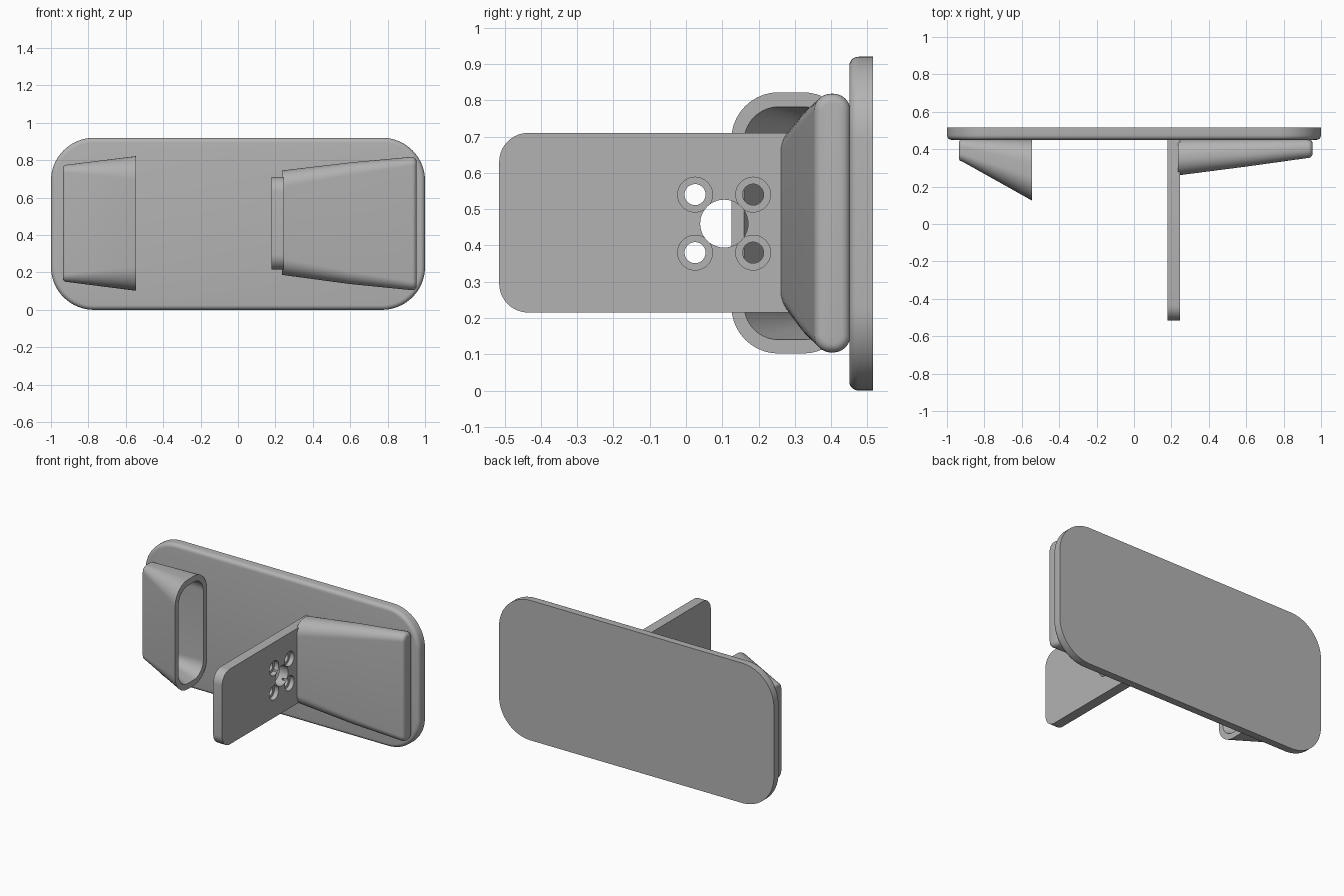
import bpy, bmesh, math
from math import sin, cos, pi

if "Cube" in bpy.data.objects:
    bpy.data.objects.remove(bpy.data.objects["Cube"])

grey = bpy.data.materials.new("plain grey")
grey.diffuse_color = (0.45, 0.45, 0.45, 1)
grey.use_nodes = True
grey.node_tree.nodes["Principled BSDF"].inputs["Base Color"].default_value = grey.diffuse_color


def rounded_rect(u0, u1, v0, v1, r, n=10):
    """Outline with corner radii r = (u1v1, u0v1, u0v0, u1v0) or one number."""
    rs = r if isinstance(r, tuple) else (r,) * 4
    pts = []
    for k, (u, v, su, sv) in enumerate([(u1, v1, -1, -1), (u0, v1, 1, -1),
                                        (u0, v0, 1, 1), (u1, v0, -1, 1)]):
        for i in range(n + 1):
            a = (k + i / n) * pi / 2
            pts.append((u + su * rs[k] + rs[k] * cos(a), v + sv * rs[k] + rs[k] * sin(a)))
    return pts


def loft(name, sections, place):
    """Skin a list of (position, outline) sections and cap both ends."""
    bm = bmesh.new()
    rings = [[bm.verts.new(place(t, u, v)) for u, v in pts] for t, pts in sections]
    n = len(rings[0])
    for a, b in zip(rings, rings[1:]):
        for i in range(n):
            j = (i + 1) % n
            bm.faces.new((a[i], a[j], b[j], b[i]))
    bm.faces.new(rings[0])
    bm.faces.new(rings[-1])
    bmesh.ops.recalc_face_normals(bm, faces=bm.faces[:])
    mesh = bpy.data.meshes.new(name)
    bm.to_mesh(mesh)
    bm.free()
    mesh.materials.append(grey)
    ob = bpy.data.objects.new(name, mesh)
    bpy.context.collection.objects.link(ob)
    return ob


def along_x(t, u, v):
    return (t, u, v)


def along_y(t, u, v):
    return (u, t, v)


def rounded_end(x, dx, box, r, f, steps=5):
    """Sections that fillet the end of a loft, finishing at x + dx * f."""
    y0, y1, z0, z1 = box
    out = []
    for i in range(steps + 1):
        a = i / steps * pi / 2
        d = f * (1 - cos(a))
        out.append((x + dx * f * sin(a),
                    rounded_rect(y0 + d, y1 - d, z0 + d, z1 - d, r - d)))
    return out


# Back plate, front edge rounded
f = 0.025
secs = [(0.515, rounded_rect(-1, 1, 0, 0.92, 0.23, 16))]
for i in range(6):
    a = i / 5 * pi / 2
    d = f * (1 - cos(a))
    secs.append((0.45 + f - f * sin(a), rounded_rect(-1 + d, 1 - d, d, 0.92 - d, 0.23 - d, 16)))
plate = loft("back_plate", secs, along_y)

# Hollow left socket: inside floor, inside mouth, outside mouth, outside end
secs = [(-0.90, rounded_rect(0.375, 0.425, 0.19, 0.735, 0.02)),
        (-0.545, rounded_rect(0.16, 0.418, 0.14, 0.782, 0.095)),
        (-0.545, rounded_rect(0.125, 0.453, 0.102, 0.822, 0.13))]
secs += rounded_end(-0.92, -1, (0.335, 0.453, 0.15, 0.775), 0.04, 0.015)
left = loft("left_socket", secs, along_x)

# Solid right pod, flaring away from the fin
secs = [(0.235, rounded_rect(0.26, 0.453, 0.187, 0.745, 0.09)),
        (0.60, rounded_rect(0.307, 0.453, 0.138, 0.788, 0.068))]
secs += rounded_end(0.93, 1, (0.353, 0.453, 0.105, 0.818), 0.047, 0.025)
right = loft("right_pod", secs, along_x)

# Upright fin with rounded front corners
fin_shape = rounded_rect(-0.515, 0.47, 0.215, 0.71, (0.001, 0.08, 0.08, 0.001))
fin = loft("fin", [(0.18, fin_shape), (0.245, fin_shape)], along_x)


def drill(y, z, r, x0, x1):
    circle = [(y + r * cos(2 * pi * i / 40), z + r * sin(2 * pi * i / 40)) for i in range(40)]
    cutter = loft("hole_cutter", [(x0, circle), (x1, circle)], along_x)
    cutter.hide_render = True
    bpy.context.view_layer.objects.active = fin
    mod = fin.modifiers.new("hole", 'BOOLEAN')
    mod.operation = 'DIFFERENCE'
    mod.solver = 'EXACT'
    mod.object = cutter
    bpy.ops.object.modifier_apply(modifier=mod.name)
    bpy.data.objects.remove(cutter)


# Centre hole and four counterbored screw holes
drill(0.105, 0.46, 0.066, 0.1, 0.3)
for y in (0.025, 0.185):
    for z in (0.38, 0.54):
        drill(y, z, 0.029, 0.1, 0.3)
        drill(y, z, 0.048, 0.215, 0.3)

# Smooth shading with crisp edges
for ob in (plate, left, right, fin):
    ob.select_set(True)
bpy.context.view_layer.objects.active = plate
bpy.ops.object.shade_smooth_by_angle(angle=math.radians(30))
